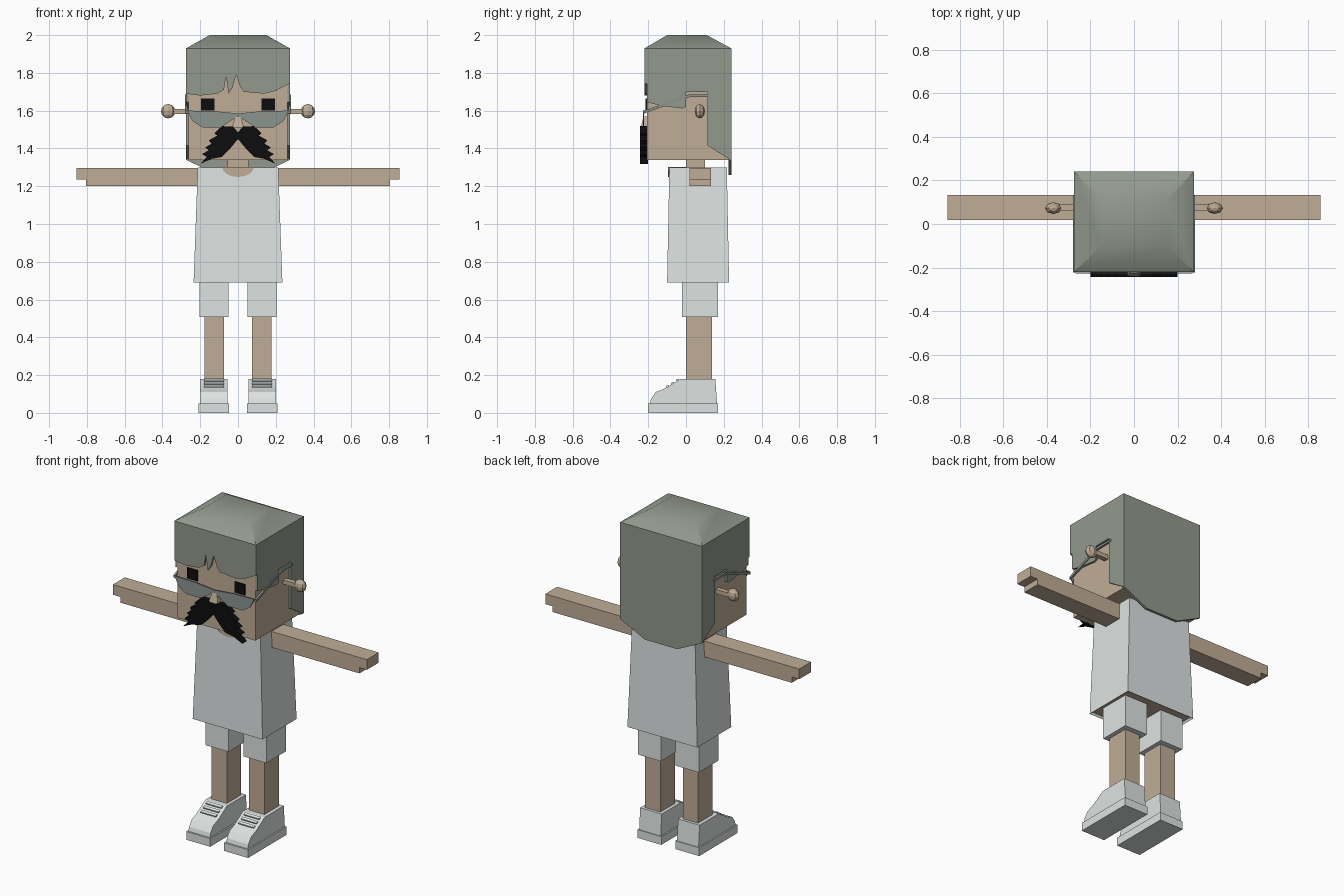
import bpy, bmesh, math

cube = bpy.data.objects.get("Cube")
if cube:
    bpy.data.objects.remove(cube, do_unlink=True)


def material(name, rgb):
    m = bpy.data.materials.new(name)
    m.use_nodes = True
    m.diffuse_color = (*rgb, 1)
    m.node_tree.nodes["Principled BSDF"].inputs["Base Color"].default_value = (*rgb, 1)
    return m


SKIN = material("skin", (0.53, 0.42, 0.31))
HAIR = material("grey hair", (0.29, 0.32, 0.27))
CLOTH = material("pale cloth", (0.73, 0.77, 0.76))
LENS = material("grey glass", (0.26, 0.30, 0.28))
BLACK = material("black", (0.004, 0.004, 0.004))


def finish(name, bm, *mats):
    bmesh.ops.recalc_face_normals(bm, faces=bm.faces)
    me = bpy.data.meshes.new(name)
    bm.to_mesh(me)
    bm.free()
    for m in mats:
        me.materials.append(m)
    ob = bpy.data.objects.new(name, me)
    bpy.context.collection.objects.link(ob)
    return ob


def prism(name, pts, axis, lo, hi, mat):
    """Extrude a 2D outline along x (points are y, z) or along y (points are x, z)."""
    bm = bmesh.new()
    place = (lambda p, d: (d, *p)) if axis == "x" else (lambda p, d: (p[0], d, p[1]))
    ends = [[bm.verts.new(place(p, d)) for p in pts] for d in (lo, hi)]
    for ring in ends:
        bm.faces.new(ring)
    n = len(pts)
    for i in range(n):
        j = (i + 1) % n
        bm.faces.new((ends[0][i], ends[0][j], ends[1][j], ends[1][i]))
    return finish(name, bm, mat)


def frustum(name, x0, x1, ys0, ys1, z0, z1, mat, *more):
    """Box with half widths x0, x1 and depth ranges ys0, ys1 at bottom and top."""
    bm = bmesh.new()
    rings = []
    for x, ys, z in ((x0, ys0, z0), (x1, ys1, z1)):
        rings.append([bm.verts.new(c) for c in
                      ((-x, ys[0], z), (x, ys[0], z), (x, ys[1], z), (-x, ys[1], z))])
    for ring in rings:
        bm.faces.new(ring)
    for i in range(4):
        j = (i + 1) % 4
        bm.faces.new((rings[0][i], rings[0][j], rings[1][j], rings[1][i]))
    return finish(name, bm, mat, *more)


def box(name, xs, ys, zs, mat):
    x0, x1 = xs
    return prism(name, [(x0, zs[0]), (x1, zs[0]), (x1, zs[1]), (x0, zs[1])], "y", *ys, mat)


def span(s, a, b):
    return tuple(sorted((s * a, s * b)))


# Head and neck
box("head", (-0.262, 0.262), (-0.207, 0.226), (1.34, 1.92), SKIN)
box("neck", (-0.055, 0.055), (0, 0.1), (1.28, 1.35), SKIN)
arc = [(0.083 * math.cos(a), 1.301 - 0.052 * math.sin(a))
       for a in (math.pi * i / 10 for i in range(11))]
prism("neckline", arc, "y", -0.095, 0, SKIN)

# Hair: fringe, sides, back and crown
prism("hair_fringe", [
    (-0.275, 1.69), (-0.2, 1.68), (-0.11, 1.69), (-0.075, 1.71), (-0.063, 1.78),
    (-0.05, 1.69), (-0.03, 1.72), (-0.01, 1.79), (0.01, 1.73), (0.03, 1.7),
    (0.14, 1.69), (0.2, 1.705), (0.275, 1.745), (0.275, 1.93), (-0.275, 1.93)],
    "y", -0.22, -0.206, HAIR)
side = [(-0.206, 1.645), (-0.13, 1.625), (-0.02, 1.612), (0, 1.62), (0, 1.7),
        (0.115, 1.7), (0.115, 1.415), (0.226, 1.345), (0.226, 1.93), (-0.206, 1.93)]
for s, label in ((1, "left"), (-1, "right")):
    prism("hair_side_" + label, side, "x", *span(s, 0.26, 0.275), HAIR)
prism("hair_back", [(-0.275, 1.34), (-0.11, 1.26), (0.11, 1.26), (0.275, 1.34),
                    (0.275, 1.93), (-0.275, 1.93)], "y", 0.225, 0.24, HAIR)
crown = frustum("hair_crown", 0.275, 0.15, (-0.22, 0.24), (-0.1, 0.11), 1.93, 2.0, HAIR)
bpy.ops.object.select_all(action="DESELECT")
crown.select_set(True)
bpy.context.view_layer.objects.active = crown
bpy.ops.object.shade_smooth_by_angle(angle=math.radians(38))

# Nose: small tapered block
frustum("nose", 0.032, 0.015, (-0.24, -0.2), (-0.225, -0.2), 1.51, 1.57, SKIN)

lens = [(0, 1.585), (0.13, 1.598), (0.268, 1.6), (0.24, 1.545), (0.19, 1.512),
        (0.09, 1.512), (0.04, 1.545), (0, 1.573)]
whisker = [(0, 1.485), (0.025, 1.515), (0.085, 1.518), (0.125, 1.48), (0.11, 1.468),
           (0.155, 1.443), (0.14, 1.425), (0.175, 1.405), (0.155, 1.39), (0.19, 1.37),
           (0.165, 1.355), (0.2, 1.318), (0.14, 1.345), (0.085, 1.355), (0.045, 1.395),
           (0, 1.45)]
temple = [(-0.222, 1.585), (0.02, 1.672), (0.13, 1.674), (0.13, 1.686),
          (0.018, 1.686), (-0.222, 1.6)]
shoe_upper = [(-0.192, 0.045), (-0.185, 0.075), (-0.16, 0.11), (-0.11, 0.13),
              (-0.03, 0.18), (0.155, 0.18), (0.165, 0.045)]

for s, label in ((1, "left"), (-1, "right")):
    # Face details
    box("eye_" + label, span(s, 0.125, 0.195), (-0.214, -0.205), (1.6, 1.665), BLACK)
    prism("lens_" + label, [(s * x, z) for x, z in lens], "y", -0.228, -0.222, LENS)
    prism("glasses_arm_" + label, temple, "x", *span(s, 0.268, 0.28), LENS)
    prism("moustache_" + label, [(s * x, z) for x, z in whisker], "y", -0.243, -0.2, BLACK)

    # Ear stalk with a faceted knob
    box("ear_stalk_" + label, span(s, 0.25, 0.345), (0.06, 0.09), (1.582, 1.608), SKIN)
    bm = bmesh.new()
    bmesh.ops.create_uvsphere(bm, u_segments=8, v_segments=6, radius=1)
    for v in bm.verts:
        x, y, z = v.co
        v.co = (s * 0.37 + 0.038 * x, 0.073 + 0.027 * y, 1.597 + 0.038 * z)
    finish("ear_knob_" + label, bm, SKIN)

    # Arm with a stepped hand
    prism("arm_" + label, [(s * x, z) for x, z in (
        (0.2, 1.2), (0.805, 1.2), (0.805, 1.235), (0.855, 1.235), (0.855, 1.297),
        (0.2, 1.297))], "y", 0.018, 0.132, SKIN)

    # Leg, shorts and shoe
    box("shorts_leg_" + label, span(s, 0.05, 0.205), (-0.02, 0.17), (0.508, 0.72), CLOTH)
    box("leg_" + label, span(s, 0.075, 0.178), (0, 0.138), (0.15, 0.52), SKIN)
    prism("shoe_upper_" + label, shoe_upper, "x", *span(s, 0.055, 0.2), CLOTH)
    box("shoe_sole_" + label, span(s, 0.047, 0.208), (-0.2, 0.17), (0, 0.05), CLOTH)
    for i in range(3):
        y, z = -0.1 + 0.026 * i, 0.136 + 0.0165 * i
        prism(f"lace_{label}_{i}", [(y, z - 0.01), (y + 0.012, z - 0.003),
                                    (y + 0.008, z + 0.013), (y - 0.006, z + 0.006)],
              "x", *span(s, 0.075, 0.18), CLOTH)

# Shirt, with the body showing inside the hem
shirt = frustum("shirt", 0.235, 0.213, (-0.1, 0.228), (-0.088, 0.216), 0.69, 1.3, CLOTH, SKIN)
bm = bmesh.new()
bm.from_mesh(shirt.data)
hem = min(bm.faces, key=lambda f: f.calc_center_median().z)
bmesh.ops.inset_region(bm, faces=[hem], thickness=0.012, depth=-0.012)
hem.material_index = 1
bm.to_mesh(shirt.data)
bm.free()
